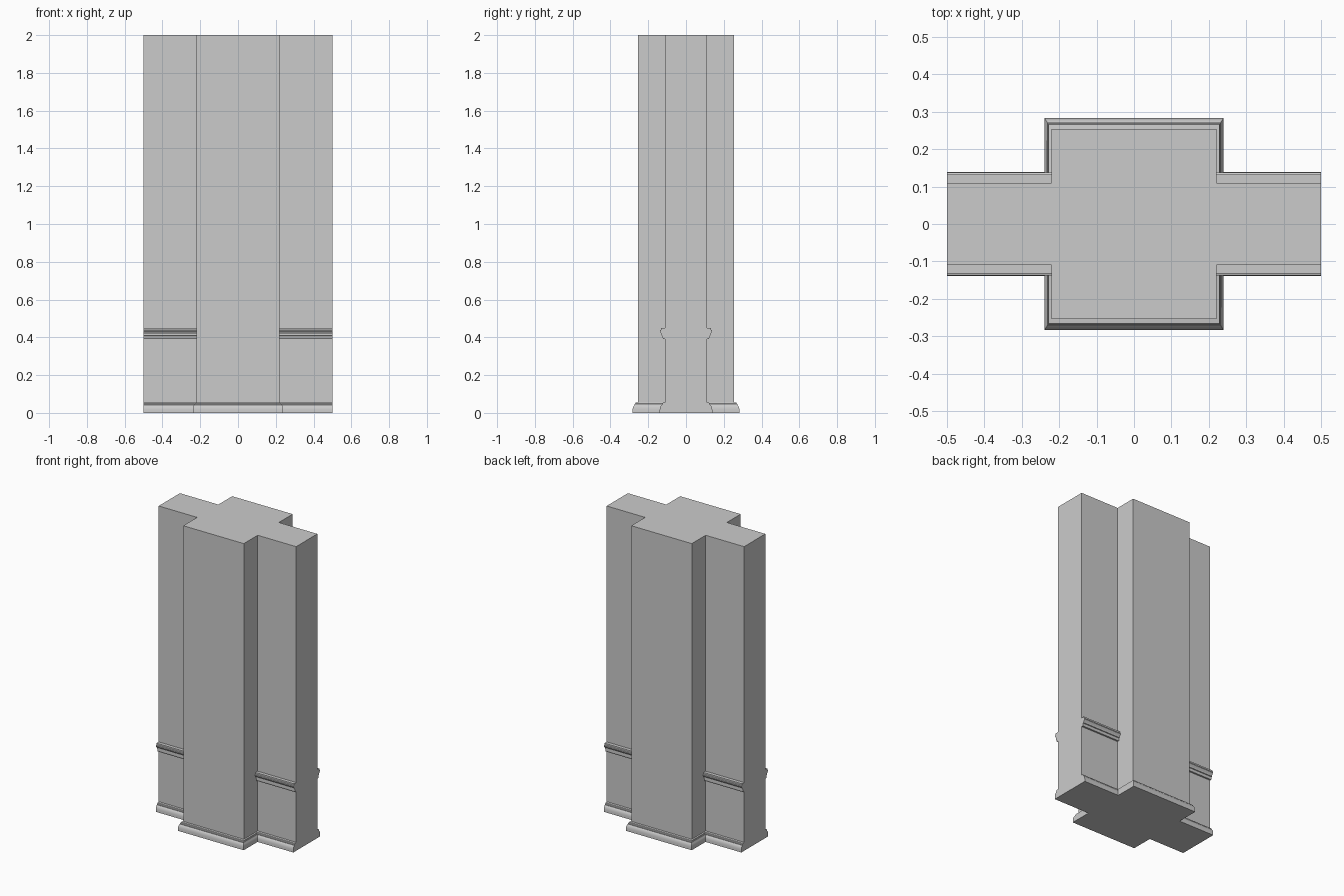
import bpy, bmesh

if "Cube" in bpy.data.objects:
    bpy.data.objects.remove(bpy.data.objects["Cube"])

WALL_X, WALL_Y, PIER_X, PIER_Y, TOP = 0.5, 0.11, 0.22, 0.254, 2.0


def finish(name, bm, smooth=False):
    bmesh.ops.recalc_face_normals(bm, faces=bm.faces)
    mesh = bpy.data.meshes.new(name)
    bm.to_mesh(mesh)
    bm.free()
    obj = bpy.data.objects.new(name, mesh)
    bpy.context.collection.objects.link(obj)
    if smooth:
        bpy.ops.object.select_all(action='DESELECT')
        obj.select_set(True)
        bpy.context.view_layer.objects.active = obj
        bpy.ops.object.shade_smooth_by_angle(angle=0.6)
    return obj


def cross(d):
    """Cross-shaped plan outline, pushed outwards by d."""
    px, py, wy = PIER_X + d * 0.67, PIER_Y + d, WALL_Y + d
    q = [(WALL_X, wy), (px, wy), (px, py)]
    return (q + [(-x, y) for x, y in reversed(q)]
            + [(-x, -y) for x, y in q] + [(x, -y) for x, y in reversed(q)])


def loft(name, profile, cap_bottom, cap_top, smooth=False):
    bm = bmesh.new()
    rings = [[bm.verts.new((x, y, z)) for x, y in cross(d)] for d, z in profile]
    n = len(rings[0])
    for a, b in zip(rings, rings[1:]):
        for i in range(n):
            j = (i + 1) % n
            bm.faces.new((a[i], a[j], b[j], b[i]))
    if cap_bottom:
        bm.faces.new(rings[0])
    if cap_top:
        bm.faces.new(rings[-1])
    return finish(name, bm, smooth)


# Moulded skirting around the whole foot
skirt = [(0.029, 0), (0.029, 0.018), (0.027, 0.029), (0.023, 0.037), (0.018, 0.042),
         (0.018, 0.047), (0.014, 0.049), (0.012, 0.054), (0, 0.056)]
loft("skirting", skirt, True, False, True)

# Wall and pier shaft above the skirting
loft("wall_and_pier", [(0, 0.056), (0, TOP)], False, True)

# Dado rail on each wall face, either side of the pier
rail = [(0.10, 0.39), (0.121, 0.39), (0.124, 0.398), (0.124, 0.407), (0.129, 0.409),
        (0.129, 0.417), (0.133, 0.423), (0.138, 0.43), (0.138, 0.437), (0.132, 0.439),
        (0.132, 0.449), (0.10, 0.449)]
bm = bmesh.new()
face = bm.faces.new([bm.verts.new((PIER_X - 0.01, y, z)) for y, z in rail])
ext = bmesh.ops.extrude_face_region(bm, geom=[face], use_keep_orig=True)
for v in ext["geom"]:
    if isinstance(v, bmesh.types.BMVert):
        v.co.x = WALL_X
rails = finish("dado_rail", bm)
mirror = rails.modifiers.new("four_sides", 'MIRROR')
mirror.use_axis = (True, True, False)
